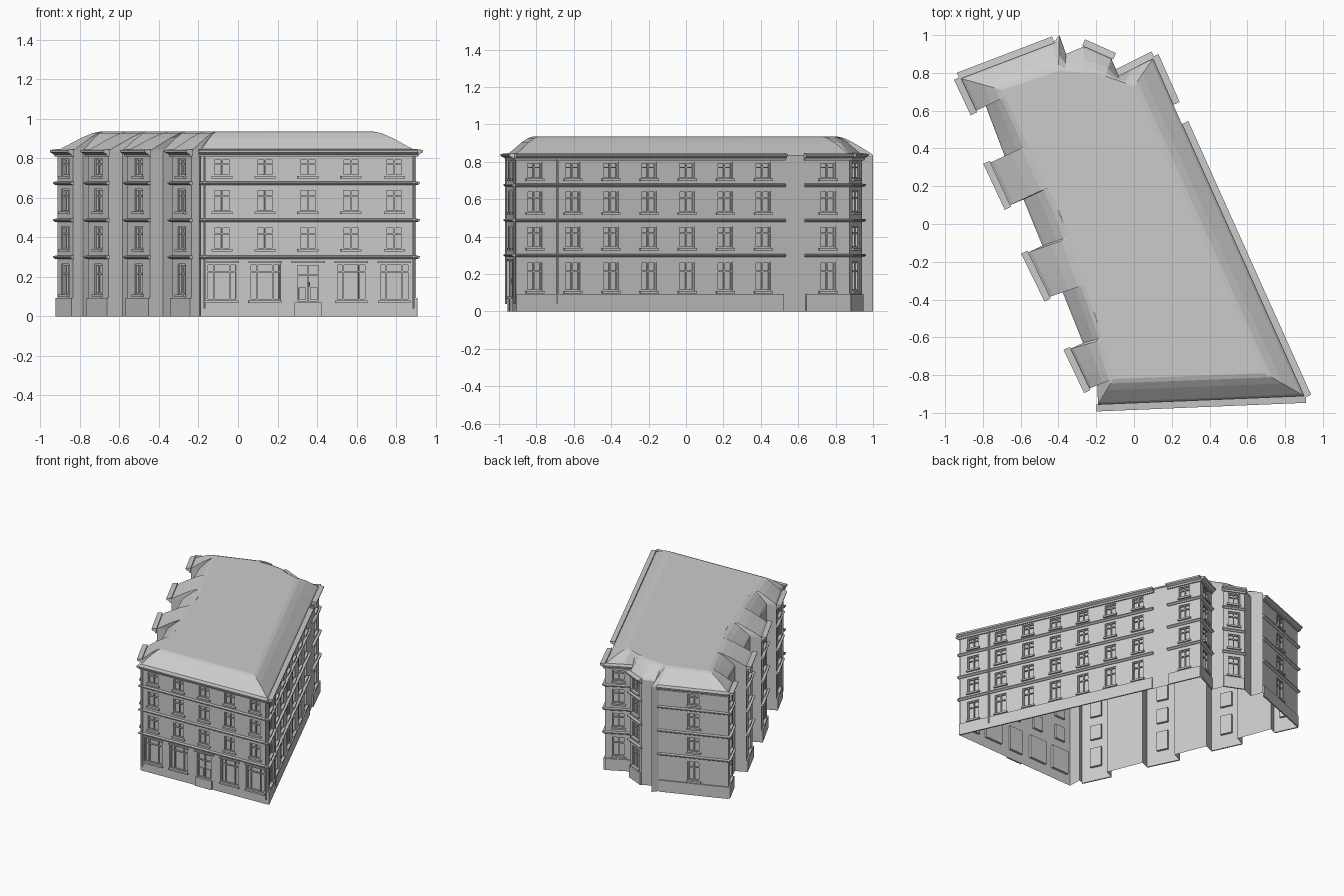
import bpy, bmesh, math
from mathutils import Vector, Matrix

if "Cube" in bpy.data.objects:
    bpy.data.objects.remove(bpy.data.objects["Cube"])

TOP = 0.835
FLOORS = [(0.11, 0.265), (0.34, 0.455), (0.53, 0.645), (0.71, 0.798)]
W = 0.045  # half window width

# Footprint, counter-clockwise: (x, y, kind of the wall that starts here)
PLAN = [
    (-0.19, -0.955, 'front'), (0.90, -0.91, 'side'), (0.258, 0.52, ''), (0.204, 0.64, 'bay'),
    (0.10, 0.875, 'bay'), (-0.08, 0.785, ''), (-0.12, 0.875, 'bay'), (-0.265, 0.94, ''),
    (-0.36, 0.90, ''), (-0.395, 1.0, ''), (-0.43, 0.955, 'bay'), (-0.915, 0.77, 'bay'),
    (-0.835, 0.60, ''), (-0.785, 0.625, ''),
    (-0.685, 0.36, ''), (-0.76, 0.325, 'bay'), (-0.655, 0.10, ''), (-0.585, 0.13, ''),
    (-0.485, -0.115, ''), (-0.56, -0.15, 'bay'), (-0.445, -0.385, ''), (-0.38, -0.355, ''),
    (-0.27, -0.63, ''), (-0.335, -0.66, 'bay'), (-0.235, -0.87, ''), (-0.195, -0.85, ''),
]
# Edge of the flat part of the roof
FLAT = [(-0.11, -0.82), (0.69, -0.79), (0.0, 0.73), (-0.2, 0.80), (-0.4, 0.81),
        (-0.70, 0.71), (-0.39, 0.05), (-0.2, -0.5)]

parts = {}


def part(name):
    return parts.setdefault(name, bmesh.new())


class Wall:
    """Local frame of one wall: u along, z up, n outward."""
    def __init__(self, a, b):
        self.a = Vector((a[0], a[1], 0))
        d = Vector((b[0], b[1], 0)) - self.a
        self.len = d.length
        self.d = d.normalized()
        self.n = Vector((self.d.y, -self.d.x, 0))

    def at(self, u, z, n=0.0):
        return self.a + self.d * u + self.n * n + Vector((0, 0, z))

    def quad(self, name, pts):
        bm = part(name)
        bm.faces.new([bm.verts.new(self.at(*p)) for p in pts])

    def prism(self, name, u0, u1, profile):
        # profile: closed list of (n, z), swept along the wall
        bm = part(name)
        r0 = [bm.verts.new(self.at(u0, z, n)) for n, z in profile]
        r1 = [bm.verts.new(self.at(u1, z, n)) for n, z in profile]
        k = len(profile)
        for i in range(k):
            j = (i + 1) % k
            bm.faces.new((r0[i], r0[j], r1[j], r1[i]))
        bm.faces.new(r0[::-1])
        bm.faces.new(r1)

    def box(self, name, u0, u1, z0, z1, n0, n1):
        self.prism(name, u0, u1, [(n0, z0), (n1, z0), (n1, z1), (n0, z1)])

    def shell(self, rects, depth=0.018):
        # wall skin with recessed panels for the openings
        us = sorted({0, self.len, *[r[0] for r in rects], *[r[1] for r in rects]})
        zs = sorted({0, TOP, *[r[2] for r in rects], *[r[3] for r in rects]})
        for u0, u1 in zip(us, us[1:]):
            for z0, z1 in zip(zs, zs[1:]):
                um, zm = (u0 + u1) / 2, (z0 + z1) / 2
                if not any(r[0] < um < r[1] and r[2] < zm < r[3] for r in rects):
                    self.quad('walls', [(u0, z0), (u1, z0), (u1, z1), (u0, z1)])
        for u0, u1, z0, z1 in rects:
            c = [(u0, z0), (u1, z0), (u1, z1), (u0, z1)]
            self.quad('glazing', [(u, z, -depth) for u, z in c])
            for i in range(4):
                p, q = c[i], c[(i + 1) % 4]
                self.quad('reveals', [p, q, (*q, -depth), (*p, -depth)])

    def frame(self, u0, u1, z0, z1, uprights, transom, t=0.007):
        n0, n1 = -0.018, -0.007
        for c in [u0 + t / 2, u1 - t / 2, *uprights]:
            self.box('window_frames', c - t / 2, c + t / 2, z0, z1, n0, n1)
        for c in [z0 + t / 2, z1 - t / 2, z0 + (z1 - z0) * transom]:
            self.box('window_frames', u0, u1, c - t / 2, c + t / 2, n0, n1)

    def window(self, u, z0, z1):
        self.frame(u - W, u + W, z0, z1, [u], 0.68)
        self.box('sills', u - W - 0.008, u + W + 0.008, z0 - 0.013, z0, 0, 0.014)

    def pipe(self, u):
        bmesh.ops.create_cone(part('drainpipes'), segments=8, radius1=0.006, radius2=0.006,
                              depth=0.78, cap_ends=True,
                              matrix=Matrix.Translation(self.at(u, 0.43, 0.008)))


# Walls with their windows and trim
for i, (x, y, kind) in enumerate(PLAN):
    w = Wall((x, y), PLAN[(i + 1) % len(PLAN)])
    L, rects = w.len, []
    if kind == 'front':
        cols = [L * (k + 0.5) / 5 for k in range(5)]
    elif kind == 'side':
        cols = [(0.10 + 0.2035 * k) / 1.43 * L for k in range(7)]
    else:
        cols = [L / 2] if kind else []
    for u in cols:
        for z0, z1 in FLOORS[1 if kind == 'front' else 0:]:
            rects.append((u - W, u + W, z0, z1))
            w.window(u, z0, z1)
    if kind == 'front':
        for k, u in enumerate(cols):
            if k == 2:
                # entrance door with panels and handle
                rects.append((u - 0.06, u + 0.06, 0.07, 0.265))
                w.frame(u - 0.06, u + 0.06, 0.07, 0.265, [u], 0.72)
                for s in (-1, 1):
                    c = u + s * 0.029
                    w.box('door_panels', c - 0.018, c + 0.018, 0.085, 0.145, -0.018, -0.010)
                w.box('door_handle', u + 0.006, u + 0.010, 0.15, 0.175, -0.012, 0.0)
                w.box('door_step', u - 0.07, u + 0.07, 0.0, 0.07, 0, 0.012)
            else:
                # shop windows
                rects.append((u - 0.077, u + 0.077, 0.08, 0.268))
                w.frame(u - 0.077, u + 0.077, 0.08, 0.268, [u - 0.04, u + 0.04], 0.78)
                w.box('sills', u - 0.083, u + 0.083, 0.068, 0.08, 0, 0.012)
            w.box('shop_heads', u - 0.085, u + 0.085, 0.27, 0.28, 0, 0.010)
        w.pipe(0.02)
        w.pipe(L - 0.012)
    if kind == 'side':
        w.pipe(0.22 / 1.43 * L)
    w.shell(rects)
    if not kind:
        continue
    # plinth, floor bands and stepped cornice
    if kind != 'front':
        w.box('plinth', 0, L, 0, 0.092, 0, 0.010)
    for z in (0.29, 0.477, 0.665):
        w.prism('floor_bands', -0.008, L + 0.008,
                [(0, z), (0.008, z), (0.02, z + 0.008), (0.02, z + 0.015), (0, z + 0.018)])
    w.prism('cornice', -0.01, L + 0.01,
            [(0, 0.808), (0.01, 0.808), (0.014, 0.82), (0.035, 0.83), (0.037, 0.842), (0, 0.846)])

# Roof: convex slope rising from the wall tops to the flat
def nearest(p):
    best = None
    for i, a in enumerate(FLAT):
        a, b = Vector(a), Vector(FLAT[(i + 1) % len(FLAT)])
        t = max(0, min(1, (p - a).dot(b - a) / (b - a).length_squared))
        q = a + (b - a) * t
        if best is None or (q - p).length < (best - p).length:
            best = q
    return best


outer = []
for i, (x, y, _) in enumerate(PLAN):
    a, b = Vector((x, y)), Vector(PLAN[(i + 1) % len(PLAN)][:2])
    k = max(1, int((b - a).length / 0.06))
    outer += [a.lerp(b, j / k) for j in range(k)]
bm = part('roof')
rings = []
for t, z in [(0, TOP), (0.08, 0.848), (0.55, 0.902), (0.82, 0.927), (1, 0.935)]:
    rings.append([bm.verts.new((*p.lerp(nearest(p), t), z)) for p in outer])
n = len(outer)
for r0, r1 in zip(rings, rings[1:]):
    for i in range(n):
        j = (i + 1) % n
        bm.faces.new((r0[i], r0[j], r1[j], r1[i]))
bmesh.ops.remove_doubles(bm, verts=bm.verts[:], dist=0.0005)
flat = bm.faces.new([bm.verts.new((*p, 0.935)) for p in FLAT])
bmesh.ops.triangulate(bm, faces=[flat])

# Turn every part into an object
for name, bm in parts.items():
    bmesh.ops.remove_doubles(bm, verts=bm.verts[:], dist=0.0001)
    if name not in ('walls', 'glazing', 'reveals', 'roof'):
        bmesh.ops.recalc_face_normals(bm, faces=bm.faces[:])
    me = bpy.data.meshes.new(name)
    bm.to_mesh(me)
    bm.free()
    bpy.context.collection.objects.link(bpy.data.objects.new(name, me))
